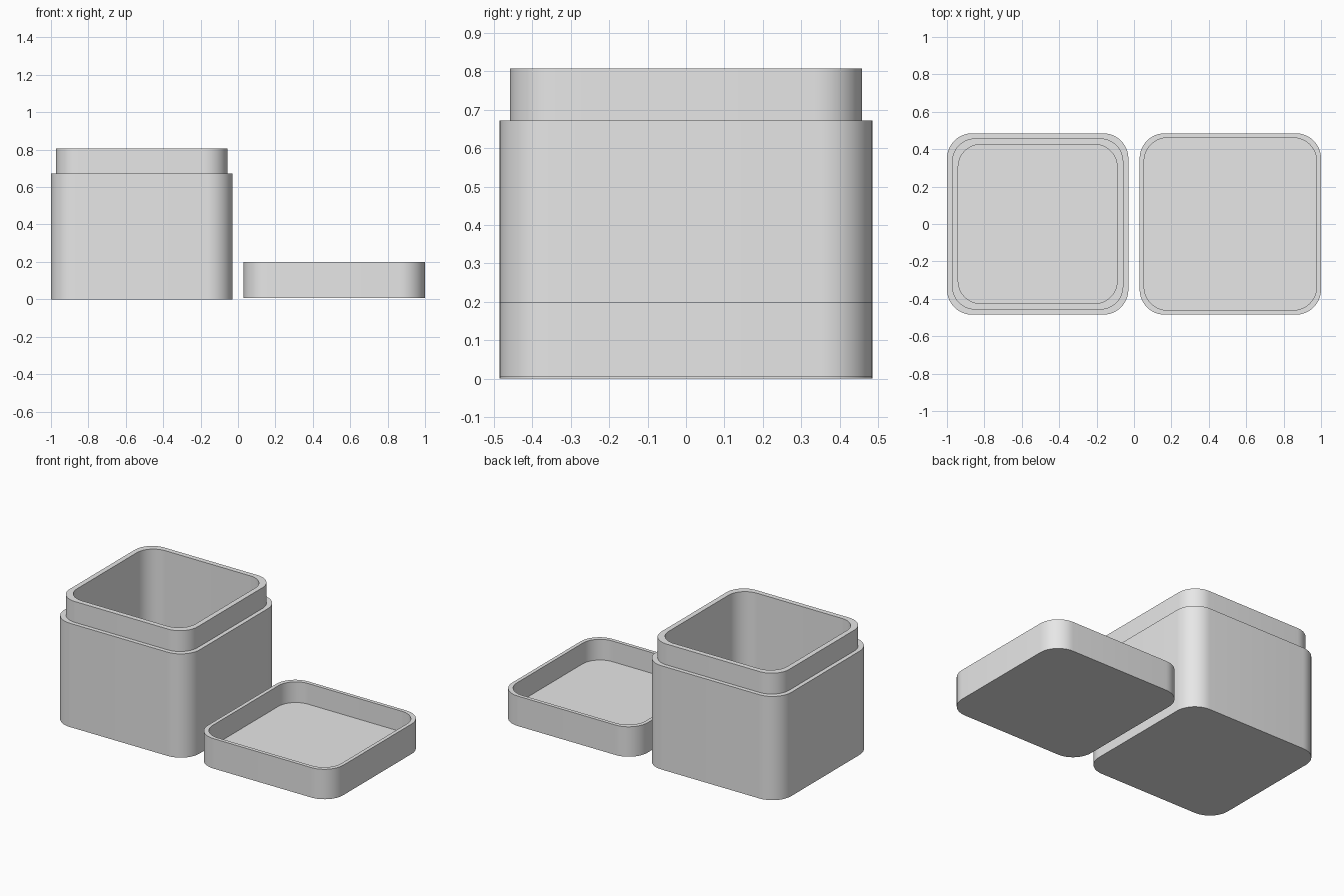
import bpy, bmesh, math

cube = bpy.data.objects.get("Cube")
if cube:
    bpy.data.objects.remove(cube, do_unlink=True)

# Single plain grey material
GREY = (0.8, 0.8, 0.8, 1.0)
grey = bpy.data.materials.new("plain grey")
grey.use_nodes = True
grey.diffuse_color = GREY
grey.node_tree.nodes["Principled BSDF"].inputs["Base Color"].default_value = GREY

STEPS = 12  # segments in each rounded corner


def rounded_square(half, radius):
    """Points around a square with rounded corners, counter-clockwise."""
    points = []
    for corner in range(4):
        mid = math.radians(45 + 90 * corner)
        cx = math.copysign(half - radius, math.cos(mid))
        cy = math.copysign(half - radius, math.sin(mid))
        for i in range(STEPS + 1):
            a = math.radians(90) * (corner + i / STEPS)
            points.append((cx + radius * math.cos(a), cy + radius * math.sin(a)))
    return points


def hollow_box(name, x, rings):
    """Skin rounded squares (half width, corner radius, height) from the
    underside, up the outside, over the rim and down to the inner floor."""
    bm = bmesh.new()
    loops = [[bm.verts.new((px, py, z)) for px, py in rounded_square(half, radius)]
             for half, radius, z in rings]
    for low, high in zip(loops, loops[1:]):
        for i in range(len(low)):
            j = (i + 1) % len(low)
            bm.faces.new((low[i], low[j], high[j], high[i]))
    bm.faces.new(loops[0][::-1])
    bm.faces.new(loops[-1])
    mesh = bpy.data.meshes.new(name)
    bm.to_mesh(mesh)
    bm.free()
    mesh.materials.append(grey)
    obj = bpy.data.objects.new(name, mesh)
    obj.location.x = x
    bpy.context.collection.objects.link(obj)
    bpy.ops.object.select_all(action="DESELECT")
    obj.select_set(True)
    bpy.context.view_layer.objects.active = obj
    bpy.ops.object.shade_smooth_by_angle(angle=math.radians(30))
    return obj


OUTER, NECK, CAVITY, LID_INNER = (0.485, 0.135), (0.458, 0.125), (0.425, 0.12), (0.461, 0.125)

# Container with a stepped neck and a deep cavity
hollow_box("container", -0.515, [
    (*OUTER, 0), (*OUTER, 0.672),
    (*NECK, 0.672), (*NECK, 0.807),
    (*CAVITY, 0.807), (*CAVITY, 0.06),
])

# Lid lying upside down beside it
hollow_box("lid", 0.515, [
    (*OUTER, 0.006), (*OUTER, 0.2),
    (*LID_INNER, 0.2), (*LID_INNER, 0.066),
])
